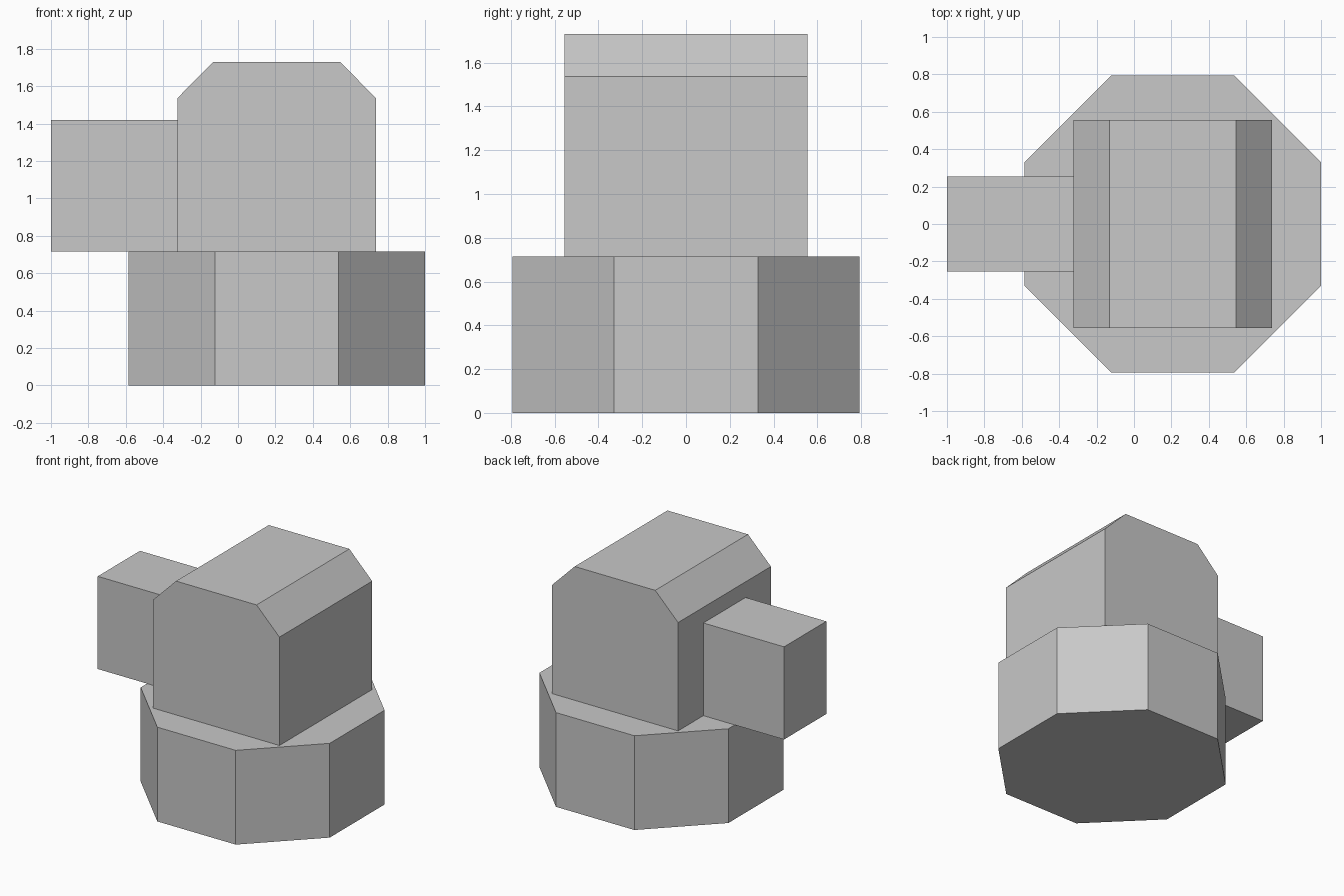
import bpy
import bmesh
from mathutils import Vector

cube = bpy.data.objects.get("Cube")
if cube:
    bpy.data.objects.remove(cube, do_unlink=True)

# Single flat grey
grey = bpy.data.materials.new("plain grey")
grey.use_nodes = True
colour = (0.58, 0.58, 0.58, 1)
grey.diffuse_color = colour
grey.node_tree.nodes["Principled BSDF"].inputs["Base Color"].default_value = colour


def prism(name, outline, travel):
    """Extrude a closed outline along a vector into a flat-faced solid."""
    bm = bmesh.new()
    face = bm.faces.new([bm.verts.new(p) for p in outline])
    result = bmesh.ops.extrude_face_region(bm, geom=[face], use_keep_orig=True)
    moved = [v for v in result["geom"] if isinstance(v, bmesh.types.BMVert)]
    bmesh.ops.translate(bm, verts=moved, vec=Vector(travel))
    bmesh.ops.recalc_face_normals(bm, faces=bm.faces)
    mesh = bpy.data.meshes.new(name)
    bm.to_mesh(mesh)
    bm.free()
    mesh.materials.append(grey)
    obj = bpy.data.objects.new(name, mesh)
    bpy.context.collection.objects.link(obj)
    return obj


deck = 0.715      # height where the upper parts rest on the base
centre = 0.207    # x centre of base and housing

# Octagonal base
r, f = 0.793, 0.329
octagon = [(r, -f), (r, f), (f, r), (-f, r), (-r, f), (-r, -f), (-f, -r), (f, -r)]
prism("octagonal_base", [(centre + x, y, 0) for x, y in octagon], (0, 0, deck))

# Housing with bevelled top edges, extruded front to back
half, flat, depth = 0.53, 0.338, 0.556
profile = [(-half, deck), (half, deck), (half, 1.537),
           (flat, 1.73), (-flat, 1.73), (-half, 1.537)]
prism("bevelled_housing", [(centre + x, -depth, z) for x, z in profile],
      (0, 2 * depth, 0))

# Box projecting from the right side of the housing
w, top = 0.253, 1.418
section = [(-w, deck), (w, deck), (w, top), (-w, top)]
prism("side_box", [(-1, y, z) for y, z in section], (1 + centre - half, 0, 0))
